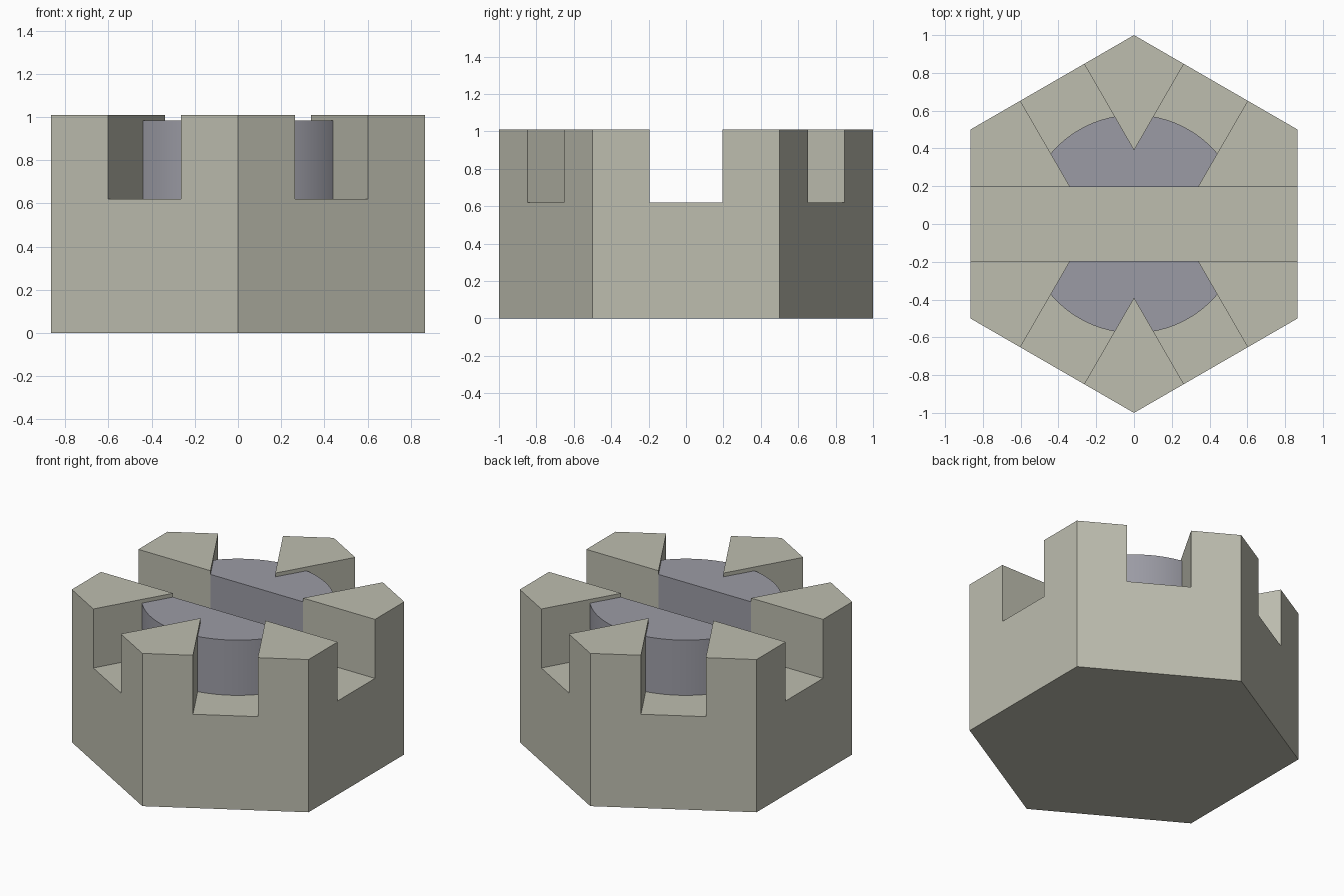
import bpy
import bmesh
from math import asin, cos, pi, radians, sin
from mathutils import Matrix, Vector

cube = bpy.data.objects.get("Cube")
if cube:
    bpy.data.objects.remove(cube, do_unlink=True)

NUT_TOP, BOLT_TOP, SLOT_FLOOR = 1.01, 0.985, 0.62
SLOT_HALF = 0.195
BOLT_RADIUS = 0.578


def material(name, rgb):
    mat = bpy.data.materials.new(name)
    mat.use_nodes = True
    colour = (*rgb, 1.0)
    mat.diffuse_color = colour
    mat.node_tree.nodes["Principled BSDF"].inputs["Base Color"].default_value = colour
    return mat


def prism(name, outline, bottom, top, mat):
    """Extrude a flat outline from bottom to top."""
    bm = bmesh.new()
    face = bm.faces.new([bm.verts.new((p[0], p[1], bottom)) for p in outline])
    result = bmesh.ops.extrude_face_region(bm, geom=[face], use_keep_orig=True)
    verts = [g for g in result["geom"] if isinstance(g, bmesh.types.BMVert)]
    bmesh.ops.translate(bm, verts=verts, vec=(0, 0, top - bottom))
    bmesh.ops.recalc_face_normals(bm, faces=bm.faces)
    mesh = bpy.data.meshes.new(name)
    bm.to_mesh(mesh)
    bm.free()
    mesh.materials.append(mat)
    obj = bpy.data.objects.new(name, mesh)
    bpy.context.collection.objects.link(obj)
    return obj


nut_mat = material("warm grey metal", (0.51, 0.51, 0.43))
bolt_mat = material("blue grey metal", (0.33, 0.33, 0.375))

# Hexagonal nut body
hexagon = [(cos(radians(30 + 60 * k)), sin(radians(30 + 60 * k))) for k in range(6)]
nut = prism("castle_nut", hexagon, 0, NUT_TOP, nut_mat)

# Star-shaped cutter: six slot arms meeting at the middle
star = []
for k in range(6):
    turn = Matrix.Rotation(radians(60 * k), 2)
    star += [turn @ Vector((1.2, -SLOT_HALF)), turn @ Vector((1.2, SLOT_HALF))]
    star.append(turn @ Vector((SLOT_HALF * 3 ** 0.5, SLOT_HALF)))
cutter = prism("slot_cutter", star, SLOT_FLOOR, 1.3, nut_mat)
cutter.hide_render = True

cut = nut.modifiers.new("slots", "BOOLEAN")
cut.operation = "DIFFERENCE"
cut.solver = "EXACT"
cut.object = cutter
bpy.context.view_layer.objects.active = nut
nut.select_set(True)
bpy.ops.object.modifier_apply(modifier=cut.name)
bpy.data.objects.remove(cutter, do_unlink=True)

# Bolt end, split into two halves by the cross slot
gap = SLOT_HALF + 0.001
start = asin(gap / BOLT_RADIUS)
steps = 32
for name, side in (("bolt_half_back", 1), ("bolt_half_front", -1)):
    arc = []
    for i in range(steps + 1):
        a = start + (pi - 2 * start) * i / steps
        arc.append((BOLT_RADIUS * cos(a), side * BOLT_RADIUS * sin(a)))
    half = prism(name, arc, SLOT_FLOOR - 0.02, BOLT_TOP, bolt_mat)
    bpy.ops.object.select_all(action="DESELECT")
    half.select_set(True)
    bpy.context.view_layer.objects.active = half
    bpy.ops.object.shade_smooth_by_angle(angle=radians(30))
